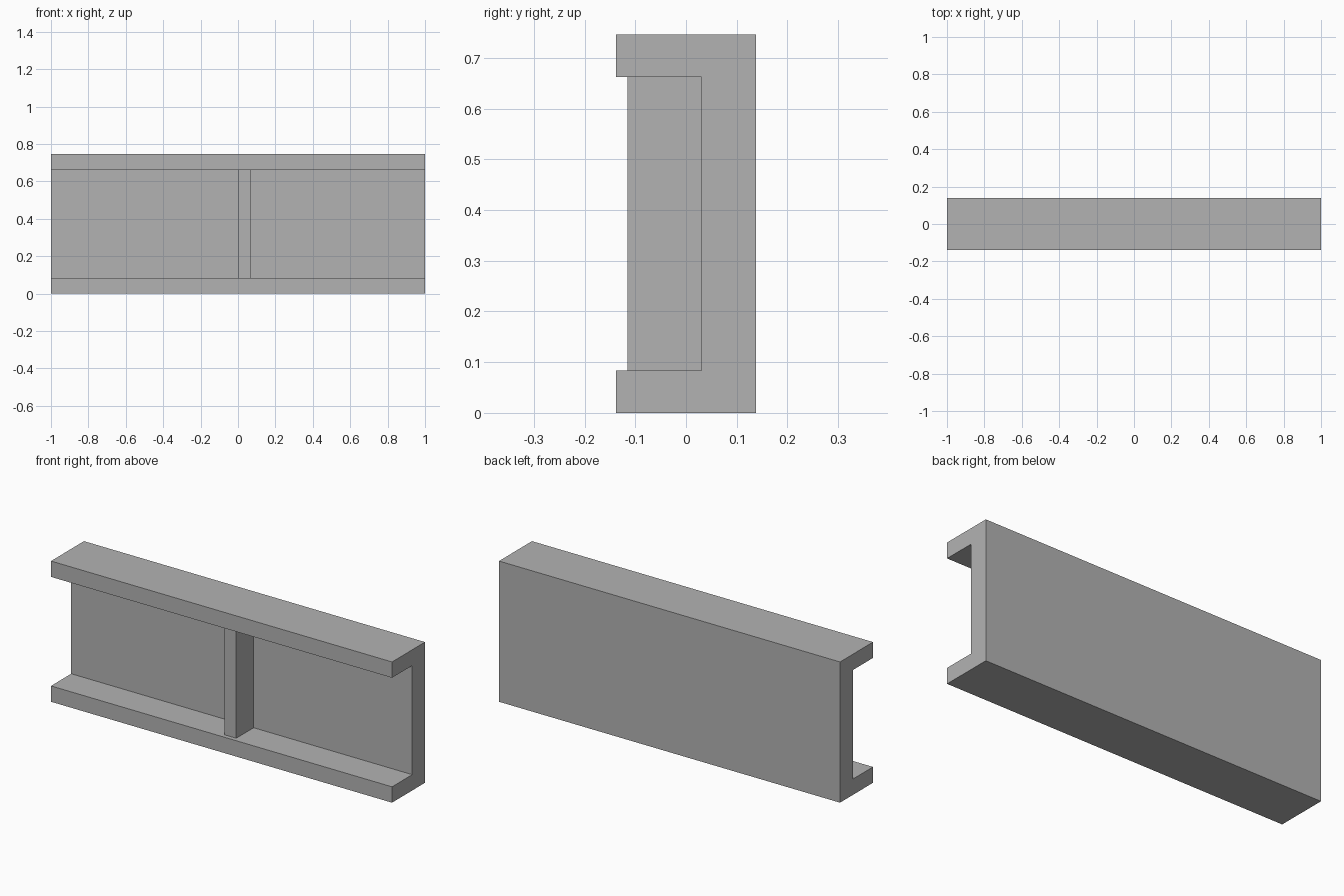
import bpy
import bmesh

cube = bpy.data.objects.get("Cube")
if cube:
    bpy.data.objects.remove(cube, do_unlink=True)

LENGTH, DEPTH, HEIGHT = 2.0, 0.276, 0.746
FLANGE = 0.084          # thickness of top and bottom flanges
WEB_FRONT = 0.031       # front face of the back web
FRONT, BACK = -DEPTH / 2, DEPTH / 2

grey = bpy.data.materials.new("plain grey")
grey.use_nodes = True
colour = (0.45, 0.45, 0.45, 1)
grey.diffuse_color = colour
grey.node_tree.nodes["Principled BSDF"].inputs["Base Color"].default_value = colour


def extrude_profile(name, profile, x0, x1):
    """Sweep a closed (y, z) profile along x."""
    bm = bmesh.new()
    face = bm.faces.new([bm.verts.new((x0, y, z)) for y, z in profile])
    swept = bmesh.ops.extrude_face_region(bm, geom=[face])["geom"]
    verts = [v for v in swept if isinstance(v, bmesh.types.BMVert)]
    bmesh.ops.translate(bm, verts=verts, vec=(x1 - x0, 0, 0))
    bmesh.ops.recalc_face_normals(bm, faces=bm.faces)
    mesh = bpy.data.meshes.new(name)
    bm.to_mesh(mesh)
    bm.free()
    mesh.materials.append(grey)
    obj = bpy.data.objects.new(name, mesh)
    bpy.context.collection.objects.link(obj)
    return obj


# C-shaped channel, open to the front
lower = [(WEB_FRONT, FLANGE), (FRONT, FLANGE), (FRONT, 0), (BACK, 0)]
upper = [(y, HEIGHT - z) for y, z in reversed(lower)]
extrude_profile("channel", lower + upper, -LENGTH / 2, LENGTH / 2)

# Upright stiffener between the flanges, just right of the middle in front view
rib_front = -0.115
rib = [(rib_front, FLANGE), (WEB_FRONT, FLANGE),
       (WEB_FRONT, HEIGHT - FLANGE), (rib_front, HEIGHT - FLANGE)]
extrude_profile("stiffener", rib, 0, 0.07)
